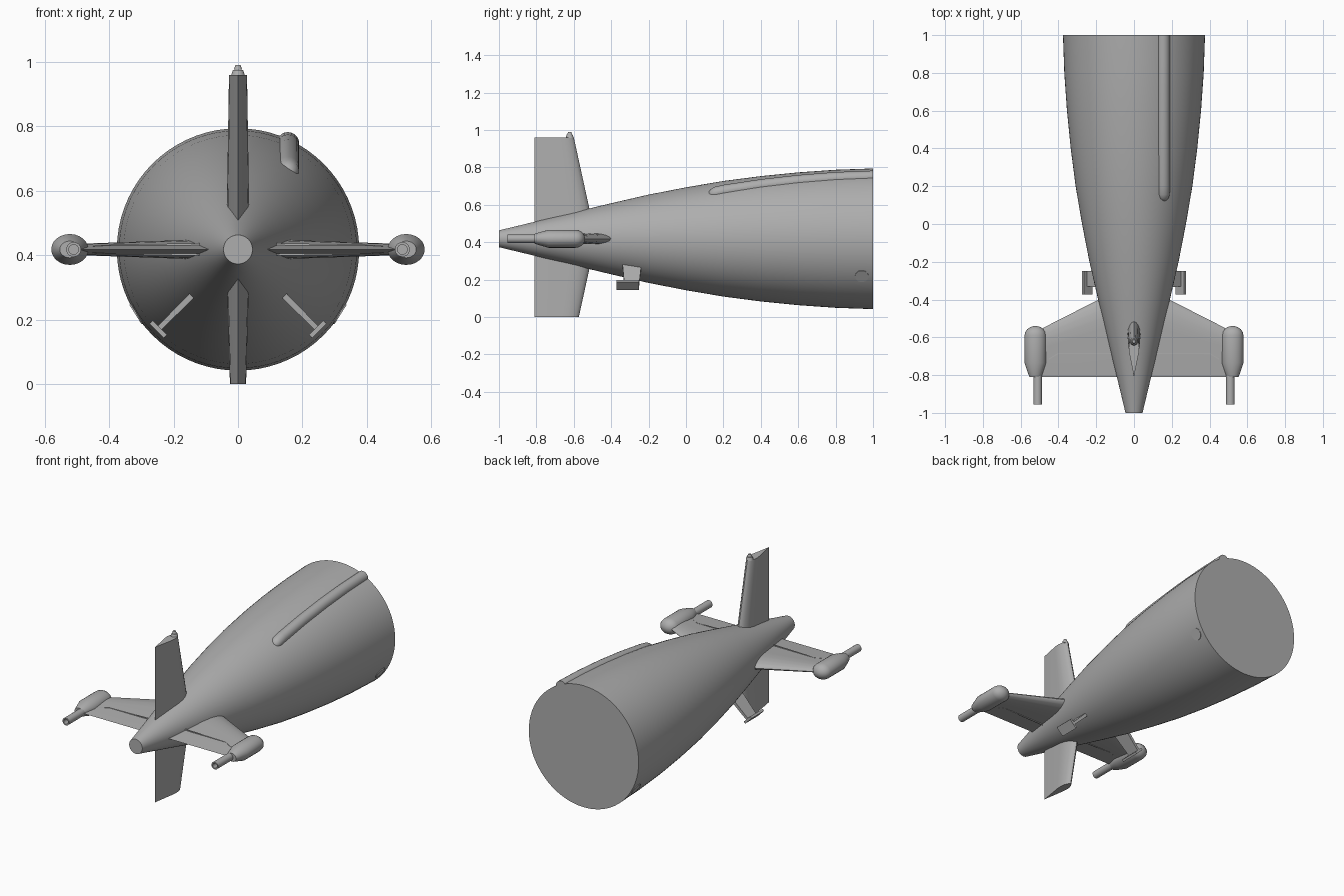
import bpy, bmesh, math
from mathutils import Vector, Matrix

if "Cube" in bpy.data.objects:
    bpy.data.objects.remove(bpy.data.objects["Cube"])

CZ = 0.418  # height of the long axis
GREY = bpy.data.materials.new("light grey")
GREY.diffuse_color = (0.42, 0.42, 0.42, 1)
GREY.use_nodes = True
GREY.node_tree.nodes["Principled BSDF"].inputs["Base Color"].default_value = GREY.diffuse_color


def finish(name, bm, angle=35):
    bmesh.ops.recalc_face_normals(bm, faces=bm.faces[:])
    me = bpy.data.meshes.new(name)
    bm.to_mesh(me)
    bm.free()
    ob = bpy.data.objects.new(name, me)
    bpy.context.collection.objects.link(ob)
    me.materials.append(GREY)
    bpy.ops.object.select_all(action='DESELECT')
    ob.select_set(True)
    bpy.context.view_layer.objects.active = ob
    bpy.ops.object.shade_smooth_by_angle(angle=math.radians(angle))
    return ob


def loft(name, rings, angle=35):
    """Skin a row of closed rings and cap both ends."""
    bm = bmesh.new()
    rows = [[bm.verts.new(p) for p in ring] for ring in rings]
    n = len(rows[0])
    for a, b in zip(rows, rows[1:]):
        for i in range(n):
            j = (i + 1) % n
            bm.faces.new((a[i], a[j], b[j], b[i]))
    bm.faces.new(rows[0])
    bm.faces.new(rows[-1])
    return finish(name, bm, angle)


def turned(name, profile, x=0, z=CZ, sx=1, n=24):
    """Solid of revolution along y from (y, radius) points."""
    rings = [[(x + r * sx * math.cos(2 * math.pi * i / n), y,
               z + r * math.sin(2 * math.pi * i / n)) for i in range(n)]
             for y, r in profile]
    return loft(name, rings)


# Hull
HULL = [(-1, .045), (-.8, .093), (-.6, .142), (-.4, .19), (-.2, .236), (0, .275),
        (.2, .309), (.4, .335), (.6, .355), (.8, .369), (1, .376)]


def hull_r(y):
    for (a, ra), (b, rb) in zip(HULL, HULL[1:]):
        if y <= b:
            return ra + (rb - ra) * (y - a) / (b - a)
    return HULL[-1][1]


turned("hull", HULL, n=72)

# Fins: rounded leading edge, sharp trailing edge
FOIL = [(0, 0), (.02, .35), (.07, .65), (.15, .9), (.26, 1), (.4, .9)]


def fin(name, direction, stations):
    """stations: (distance from axis, leading y, trailing y, half thickness)"""
    d = Vector(direction)
    side = d.cross(Vector((0, 1, 0)))
    foil = FOIL + [(1, 0)] + [(t, -h) for t, h in reversed(FOIL[1:])]
    rings = [[d * s + side * (h * th) + Vector((0, le + (te - le) * t, CZ))
              for t, h in foil] for s, le, te, th in stations]
    return loft(name, rings, 30)


fin("upper_fin", (0, 0, 1), [(.04, -.49, -.81, .036), (.542, -.60, -.81, .028)])
fin("lower_fin", (0, 0, -1), [(.04, -.49, -.81, .036), (.418, -.573, -.81, .025)])

# Beacon on the upper fin
bm = bmesh.new()
for r1, r2, z, h in ((.022, .016, .96, .018), (.013, .008, .979, .014)):
    bmesh.ops.create_cone(bm, cap_ends=True, segments=16, radius1=r1, radius2=r2, depth=h,
                          matrix=Matrix.Translation((0, -.622, z + h / 2 - .003)))
finish("fin_beacon", bm)


def bar(name, path, normal, width, depth):
    """Flat strip along a path."""
    nrm = Vector(normal).normalized()
    rings = []
    for i, p in enumerate(path):
        t = (Vector(path[min(i + 1, len(path) - 1)]) - Vector(path[max(i - 1, 0)])).normalized()
        s = t.cross(nrm) * width / 2
        c, up = Vector(p), nrm * depth / 2
        rings.append([c + s + up, c - s + up, c - s - up, c + s - up])
    return loft(name, rings)


for s, label in ((-1, "left"), (1, "right")):
    # Wing with its control surface seam
    fin(label + "_wing", (s, 0, 0), [(.03, -.32, -.81, .034), (.54, -.58, -.81, .016)])
    for f in (-1, 1):
        bar(label + "_wing_seam", [(s * x, y, CZ + f * h) for x, y, h in
            ((.12, -.685, .0165), (.4, -.685, .0115), (.45, -.715, .008))],
            (0, 0, 1), .006, .006)

    # Wingtip pod with a domed front and tapered rear
    dome = [(-.59 + .05 * math.sin(a), .048 * math.cos(a))
            for a in [math.radians(d) for d in (0, 20, 40, 60, 75, 86)]]
    turned(label + "_pod", [(-.81, .026), (-.795, .031), (-.735, .048)] + dome,
           x=s * .522, sx=1.2)
    # Hollow barrel
    turned(label + "_barrel", [(-.9, .015), (-.955, .015), (-.955, .023), (-.75, .023)],
           x=s * .51)

    # Lower strut and its foot, tilted 45 degrees outward
    out = Vector((s, 0, -1)).normalized()
    tan = Vector((s, 0, 1)).normalized()

    def plate(name, stations):
        loft(name, [[out * d + tan * (w * a) + Vector((0, y, CZ))
                     for y, a in ((y0, -1), (y1, -1), (y1, 1), (y0, 1))]
                    for d, y0, y1, w in stations])

    plate(label + "_strut", [(.19, -.34, -.238, .01), (.345, -.33, -.25, .008)])
    plate(label + "_strut_foot", [(.343, -.372, -.25, .031), (.357, -.372, -.25, .031)])

    # Flush round port near the rear
    y, dz = .94, -.2
    r = hull_r(y)
    n = Vector((s * math.sqrt(r * r - dz * dz), 0, dz)).normalized()
    bm = bmesh.new()
    bmesh.ops.create_cone(bm, cap_ends=True, segments=24, radius1=.036, radius2=.036, depth=.008,
                          matrix=Matrix.Translation(n * (r - .001) + Vector((0, y, CZ)))
                          @ n.to_track_quat('Z', 'Y').to_matrix().to_4x4())
    finish(label + "_port", bm)

# Conduit along the upper right of the hull, with a rounded front end
stations = [(.12, .004), (.124, .016), (.135, .027), (.155, .034)]
stations += [(.2 + .1 * i, .035) for i in range(9)]
rings = []
for y, r in stations:
    d = hull_r(y) - .012
    cx, cz = .155, CZ + math.sqrt(d * d - .155 ** 2)
    rings.append([(cx + r * math.cos(i * math.pi / 10), y, cz + r * math.sin(i * math.pi / 10))
                  for i in range(20)])
loft("conduit", rings)
